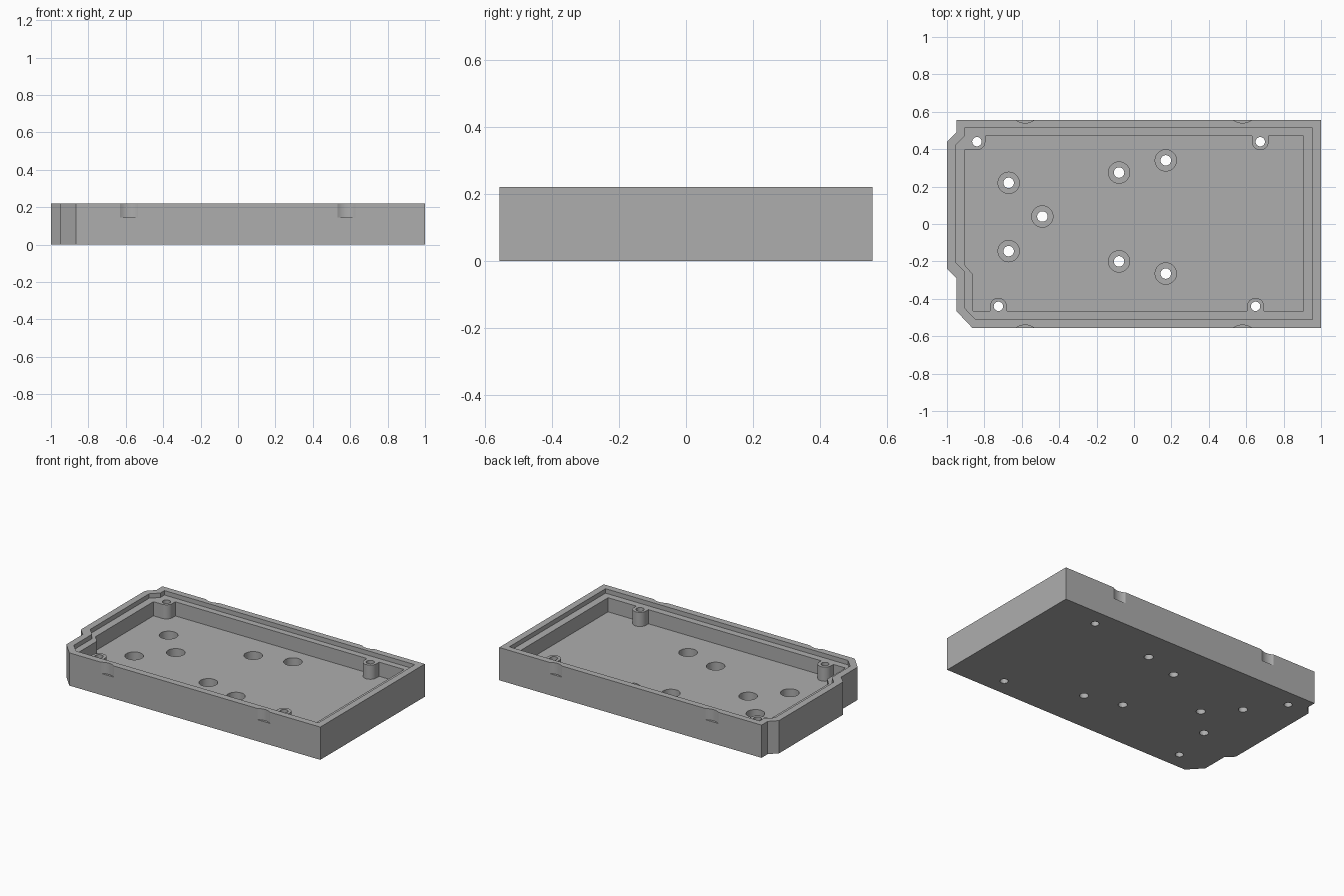
import bpy, bmesh, math

cube = bpy.data.objects.get("Cube")
if cube:
    bpy.data.objects.remove(cube, do_unlink=True)

HEIGHT, LEDGE_Z, FLOOR_Z, BORE_Z = 0.22, 0.19, 0.095, 0.035
POST_R, ABOVE = 0.045, 0.3

grey = bpy.data.materials.new("plain grey")
grey.use_nodes = True
grey.diffuse_color = (0.42, 0.42, 0.42, 1)
grey.node_tree.nodes["Principled BSDF"].inputs["Base Color"].default_value = grey.diffuse_color


def arc(cx, cy, r, start, end, steps=16):
    """Points along an arc, angles in degrees."""
    angles = [math.radians(start + (end - start) * i / steps) for i in range(steps + 1)]
    return [(cx + r * math.cos(a), cy + r * math.sin(a)) for a in angles]


def circle(cx, cy, r):
    return arc(cx, cy, r, 0, 360, 40)[:-1]


def prisms(name, outlines, z0, z1):
    """One object holding an upright prism for every outline."""
    bm = bmesh.new()
    for outline in outlines:
        base = bm.faces.new([bm.verts.new((x, y, z0)) for x, y in outline])
        top = bmesh.ops.extrude_face_region(bm, geom=[base])["geom"]
        verts = [v for v in top if isinstance(v, bmesh.types.BMVert)]
        bmesh.ops.translate(bm, verts=verts, vec=(0, 0, z1 - z0))
    bmesh.ops.recalc_face_normals(bm, faces=bm.faces)
    mesh = bpy.data.meshes.new(name)
    bm.to_mesh(mesh)
    bm.free()
    mesh.materials.append(grey)
    obj = bpy.data.objects.new(name, mesh)
    bpy.context.collection.objects.link(obj)
    return obj


def cut(body, name, outlines, z0, z1):
    cutter = prisms(name, outlines, z0, z1)
    cutter.hide_render = True
    mod = body.modifiers.new(name, 'BOOLEAN')
    mod.operation, mod.solver, mod.object = 'DIFFERENCE', 'EXACT', cutter
    bpy.ops.object.modifier_apply(modifier=mod.name)
    bpy.data.objects.remove(cutter, do_unlink=True)


# Outer shell with clipped corners on the -x end
shell = prisms("enclosure_base", [[
    (-0.95, 0.555), (-0.95, 0.49), (-1, 0.44), (-1, -0.24), (-0.95, -0.29),
    (-0.95, -0.465), (-0.865, -0.555), (1, -0.555), (1, 0.555)]], 0, HEIGHT)
bpy.context.view_layer.objects.active = shell
shell.select_set(True)

# Cavity, whose outline runs around the screw posts on the walls
corner, back, front_a, front_b = (-0.84, 0.44), (0.675, 0.44), (-0.725, -0.44), (0.65, -0.44)
cavity = [(-0.905, corner[1] - POST_R), (-0.905, -0.22), (-0.86, -0.27), (-0.86, -0.465)]
for px, py in (front_a, front_b):
    cavity += [(px - POST_R, -0.465)] + arc(px, py, POST_R, 180, 0) + [(px + POST_R, -0.465)]
cavity += [(0.905, -0.465), (0.905, 0.47), (back[0] + POST_R, 0.47)]
cavity += arc(*back, POST_R, 0, -180) + [(back[0] - POST_R, 0.47)]
cavity += [(corner[0] + POST_R, 0.47)] + arc(*corner, POST_R, 0, -90)
cut(shell, "cavity_cutter", [cavity], FLOOR_Z, ABOVE)

# Stepped ledge inside the rim, level with the post tops
cut(shell, "ledge_cutter", [[
    (-0.905, 0.512), (-0.905, 0.47), (-0.955, 0.42), (-0.955, -0.205), (-0.905, -0.255),
    (-0.905, -0.45), (-0.847, -0.51), (0.955, -0.51), (0.955, 0.512)]], LEDGE_Z, ABOVE)

# Counterbores in the floor, then screw holes through everything
bores = [(-0.67, 0.22), (-0.49, 0.04), (-0.67, -0.145), (-0.08, 0.275),
         (-0.08, -0.2), (0.17, 0.34), (0.17, -0.265)]
cut(shell, "counterbore_cutter", [circle(x, y, 0.057) for x, y in bores], BORE_Z, ABOVE)
cut(shell, "floor_hole_cutter", [circle(x, y, 0.028) for x, y in bores], -0.1, ABOVE)
posts = [corner, back, front_a, front_b]
cut(shell, "post_hole_cutter", [circle(x, y, 0.025) for x, y in posts], -0.1, ABOVE)

# Shallow curved pry notches on both long sides
notches = [circle(x, side * 0.624, 0.084) for x in (-0.582, 0.58) for side in (-1, 1)]
cut(shell, "notch_cutter", notches, 0.145, ABOVE)

bpy.ops.object.shade_smooth_by_angle(angle=math.radians(30))
